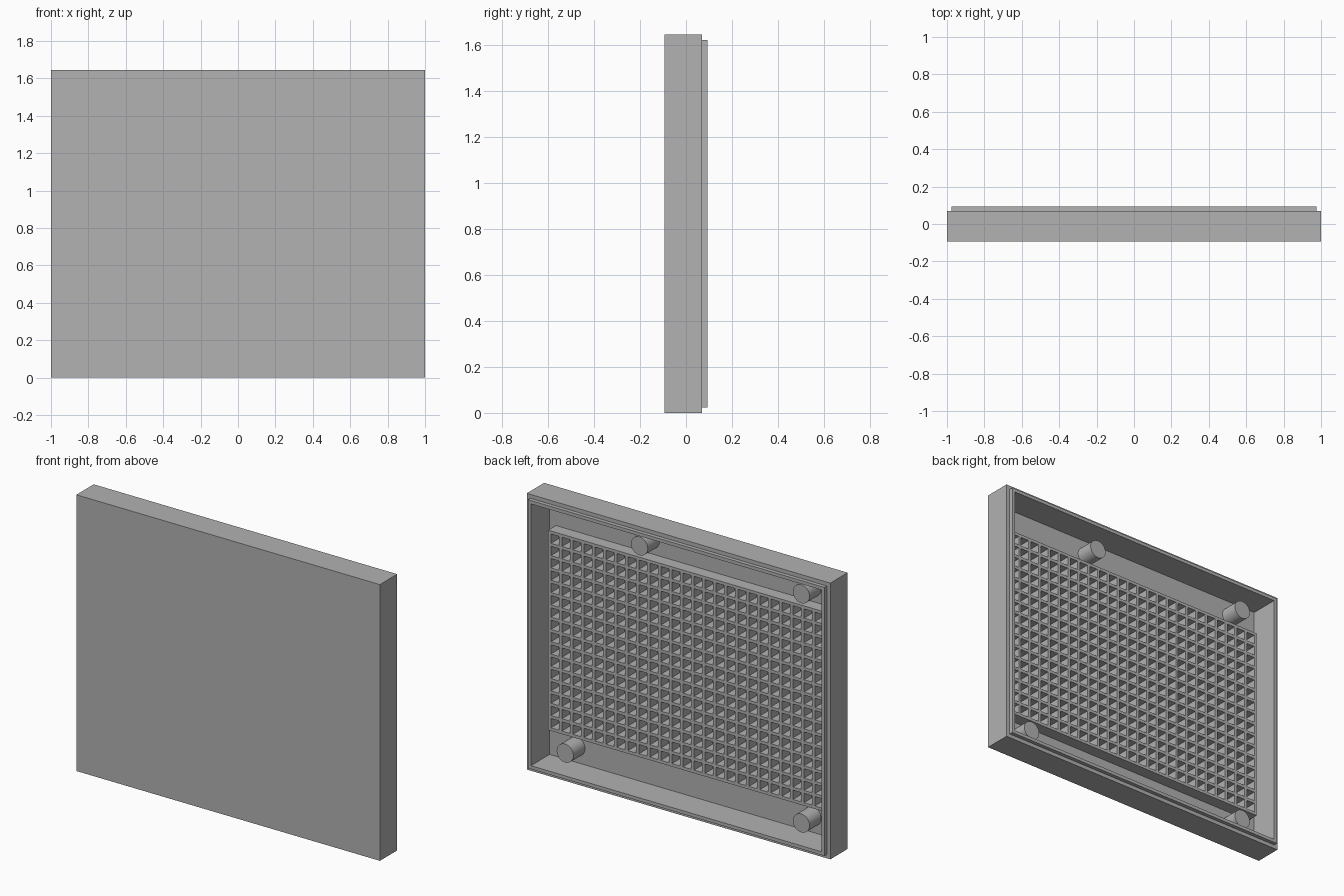
import bpy, bmesh, math
from mathutils import Matrix, Vector

default = bpy.data.objects.get("Cube")
if default:
    bpy.data.objects.remove(default, do_unlink=True)

# Overall sizes
HEIGHT = 1.645
FRONT, RIM, LIP, FLOOR = -0.093, 0.07, 0.093, -0.083
GRID_W, GRID_H, GRID_TOP, BAR = 1.83, 1.19, -0.01, 0.018
COLS, ROWS = 25, 16

grey = bpy.data.materials.new("plain grey")
grey.use_nodes = True
grey.diffuse_color = (0.445, 0.445, 0.445, 1)
grey.node_tree.nodes["Principled BSDF"].inputs["Base Color"].default_value = grey.diffuse_color


def finish(bm, name):
    bmesh.ops.recalc_face_normals(bm, faces=bm.faces)
    mesh = bpy.data.meshes.new(name)
    bm.to_mesh(mesh)
    bm.free()
    mesh.materials.append(grey)
    obj = bpy.data.objects.new(name, mesh)
    bpy.context.collection.objects.link(obj)
    return obj


def step(bm, face, inset, depth):
    """Inset a face, then extrude it along y; return the moved face."""
    bmesh.ops.inset_region(bm, faces=[face], thickness=inset, use_even_offset=True)
    new = bmesh.ops.extrude_discrete_faces(bm, faces=[face])["faces"][0]
    bmesh.ops.translate(bm, verts=new.verts, vec=(0, depth, 0))
    return new


# Shallow tray, open at the back, with a thin stepped lip
bm = bmesh.new()
bmesh.ops.create_cube(bm, size=1, matrix=Matrix.Translation((0, (FRONT + RIM) / 2, HEIGHT / 2))
                      @ Matrix.Diagonal((2, RIM - FRONT, HEIGHT, 1)))
back = max(bm.faces, key=lambda f: f.calc_center_median().y)
back = step(bm, back, 0.023, LIP - RIM)
step(bm, back, 0.02, FLOOR - LIP)
finish(bm, "tray_shell")

# Lattice of square cells standing on the tray floor
bm = bmesh.new()
bmesh.ops.create_grid(bm, x_segments=COLS, y_segments=ROWS, size=0.5)
span = max(v.co.x for v in bm.verts) * 2
bmesh.ops.scale(bm, verts=bm.verts, vec=((GRID_W - BAR) / span, (GRID_H - BAR) / span, 1))
cells = list(bm.faces)
bmesh.ops.inset_individual(bm, faces=cells, thickness=BAR / 2, use_even_offset=True)
# widen the outer border to a full bar
bmesh.ops.scale(bm, verts=[v for v in bm.verts if v.is_boundary],
                vec=(GRID_W / (GRID_W - BAR), GRID_H / (GRID_H - BAR), 1))
bmesh.ops.delete(bm, geom=cells, context='FACES_ONLY')
rims = [e for e in bm.edges if e.is_boundary]
walls = bmesh.ops.extrude_edge_only(bm, edges=rims)["geom"]
bmesh.ops.translate(bm, verts=[g for g in walls if isinstance(g, bmesh.types.BMVert)],
                    vec=(0, 0, FLOOR - GRID_TOP))
bmesh.ops.transform(bm, verts=bm.verts, matrix=Matrix.Translation((0, GRID_TOP, HEIGHT / 2))
                    @ Matrix.Rotation(-math.pi / 2, 4, 'X'))
finish(bm, "lattice")

# Round mounting pegs
PEG_END, EDGE = 0.027, 0.14
pegs = {"upper_left_peg": (0.288, HEIGHT - EDGE), "upper_right_peg": (-0.778, HEIGHT - EDGE),
        "lower_left_peg": (0.778, EDGE), "lower_right_peg": (-0.778, EDGE)}
for name, (x, z) in pegs.items():
    bm = bmesh.new()
    bmesh.ops.create_cone(bm, cap_ends=True, segments=48, radius1=0.055, radius2=0.055,
                          depth=PEG_END - FLOOR,
                          matrix=Matrix.Translation((x, (PEG_END + FLOOR) / 2, z))
                          @ Matrix.Rotation(-math.pi / 2, 4, 'X'))
    peg = finish(bm, name)
    bpy.ops.object.select_all(action='DESELECT')
    peg.select_set(True)
    bpy.context.view_layer.objects.active = peg
    bpy.ops.object.shade_smooth_by_angle(angle=math.radians(30))
